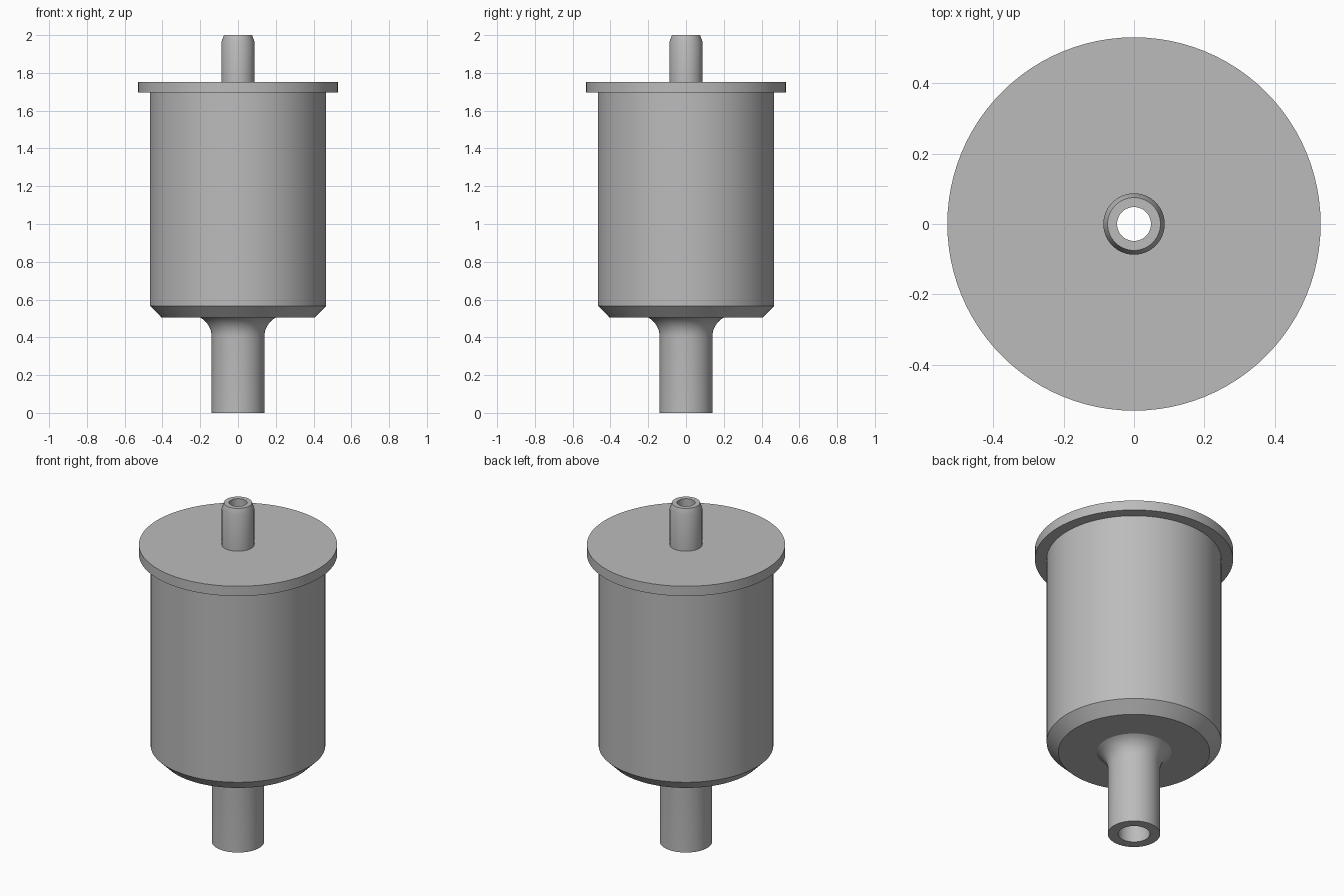
import bpy, bmesh, math

cube = bpy.data.objects.get("Cube")
if cube:
    bpy.data.objects.remove(cube, do_unlink=True)

SEGMENTS = 96
INLET_BORE, OUTLET_BORE = 0.048, 0.085

grey = bpy.data.materials.new("plain grey")
grey.use_nodes = True
grey.diffuse_color = (0.5, 0.5, 0.5, 1)
grey.node_tree.nodes["Principled BSDF"].inputs["Base Color"].default_value = (0.5, 0.5, 0.5, 1)


def lathe(name, profile):
    """Revolve a closed (radius, height) outline about the z axis."""
    bm = bmesh.new()
    rings = []
    for r, z in profile:
        rings.append([bm.verts.new((r * math.cos(a), r * math.sin(a), z))
                      for a in (math.tau * i / SEGMENTS for i in range(SEGMENTS))])
    for low, high in zip(rings, rings[1:] + rings[:1]):
        for i in range(SEGMENTS):
            j = (i + 1) % SEGMENTS
            bm.faces.new((low[i], low[j], high[j], high[i]))
    bmesh.ops.recalc_face_normals(bm, faces=bm.faces)
    mesh = bpy.data.meshes.new(name)
    bm.to_mesh(mesh)
    bm.free()
    mesh.materials.append(grey)
    obj = bpy.data.objects.new(name, mesh)
    bpy.context.collection.objects.link(obj)
    bpy.ops.object.select_all(action="DESELECT")
    obj.select_set(True)
    bpy.context.view_layer.objects.active = obj
    bpy.ops.object.shade_smooth_by_angle(angle=math.radians(25))


# Outlet tube with a flared root under the body
flare_radius, flare_angle, tube = 0.113, math.radians(62), 0.14
flare = []
for i in range(9):
    a = flare_angle * i / 8
    flare.append((tube + flare_radius * (1 - math.cos(a)),
                  0.405 + flare_radius * math.sin(a)))
lathe("outlet_tube", [(OUTLET_BORE, 0), (tube, 0)] + flare + [(OUTLET_BORE, flare[-1][1])])

# Cylindrical housing with a chamfered base
lathe("housing", [(OUTLET_BORE, 0.505), (0.405, 0.505), (0.467, 0.567),
                  (0.467, 1.695), (OUTLET_BORE, 1.695)])

# Flanged lid
lathe("lid_flange", [(INLET_BORE, 1.695), (0.53, 1.695), (0.53, 1.753), (INLET_BORE, 1.753)])

# Inlet tube with a tapered tip
lathe("inlet_tube", [(INLET_BORE, 1.753), (0.087, 1.753), (0.087, 1.965),
                     (0.075, 2), (INLET_BORE, 2)])
